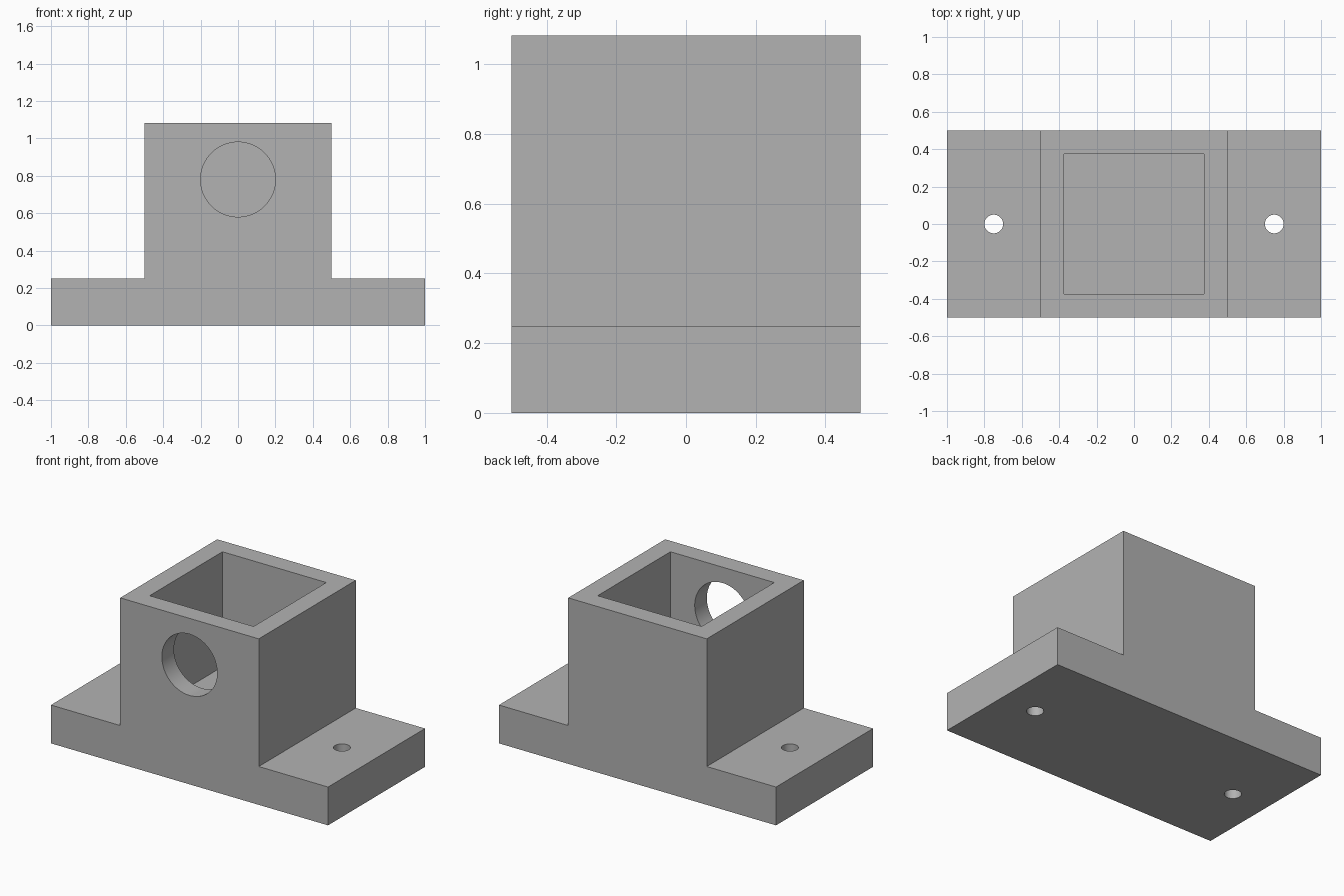
import bpy, bmesh, math
from mathutils import Matrix, Vector

cube = bpy.data.objects.get("Cube")
if cube:
    bpy.data.objects.remove(cube, do_unlink=True)

# Dimensions
DEPTH = 1.0
BASE_TOP, BODY_TOP = 0.25, 1.083
BODY_HALF = 0.5
POCKET, POCKET_FLOOR = 0.75, 0.333

# Single plain grey
grey = bpy.data.materials.new("plain grey")
grey.use_nodes = True
colour = (0.448, 0.448, 0.448, 1.0)
grey.diffuse_color = colour
grey.node_tree.nodes["Principled BSDF"].inputs["Base Color"].default_value = colour


def add_object(name, bm):
    bmesh.ops.recalc_face_normals(bm, faces=bm.faces)
    mesh = bpy.data.meshes.new(name)
    bm.to_mesh(mesh)
    bm.free()
    mesh.materials.append(grey)
    obj = bpy.data.objects.new(name, mesh)
    bpy.context.collection.objects.link(obj)
    return obj


def box_cutter(name, size, centre):
    bm = bmesh.new()
    bmesh.ops.create_cube(bm, size=1, matrix=Matrix.Translation(centre) @ Matrix.Diagonal((*size, 1)))
    return add_object(name, bm)


def round_cutter(name, radius, length, centre, tilt=0.0):
    bm = bmesh.new()
    bmesh.ops.create_cone(bm, cap_ends=True, segments=64, radius1=radius, radius2=radius, depth=length,
                          matrix=Matrix.Translation(centre) @ Matrix.Rotation(tilt, 4, "X"))
    return add_object(name, bm)


def cut(target, cutter):
    mod = target.modifiers.new(cutter.name, "BOOLEAN")
    mod.operation, mod.solver, mod.object = "DIFFERENCE", "EXACT", cutter
    with bpy.context.temp_override(object=target, active_object=target):
        bpy.ops.object.modifier_apply(modifier=mod.name)
    bpy.data.objects.remove(cutter, do_unlink=True)


# Flanged housing: stepped profile extruded front to back
half = [(1, 0), (1, BASE_TOP), (BODY_HALF, BASE_TOP), (BODY_HALF, BODY_TOP)]
profile = half + [(-x, z) for x, z in reversed(half)]
bm = bmesh.new()
face = bm.faces.new([bm.verts.new((x, -DEPTH / 2, z)) for x, z in profile])
extruded = bmesh.ops.extrude_face_region(bm, geom=[face], use_keep_orig=True)
bmesh.ops.translate(bm, vec=Vector((0, DEPTH, 0)),
                    verts=[v for v in extruded["geom"] if isinstance(v, bmesh.types.BMVert)])
housing = add_object("mounting_housing", bm)
bpy.context.view_layer.objects.active = housing

# Square pocket open at the top
cut(housing, box_cutter("pocket_cutter", (POCKET, POCKET, 1), (0, 0, POCKET_FLOOR + 0.5)))

# Round opening through the front wall only
cut(housing, round_cutter("front_hole_cutter", 0.2, 0.5, (0, -0.5, 0.78), math.pi / 2))

# Screw holes through both flanges
for side in (-1, 1):
    cut(housing, round_cutter("screw_hole_cutter", 0.05, 1, (0.75 * side, 0, 0.125)))

# Smooth hole walls, crisp edges
bpy.ops.object.select_all(action="DESELECT")
housing.select_set(True)
bpy.ops.object.shade_smooth_by_angle(angle=math.radians(30))
